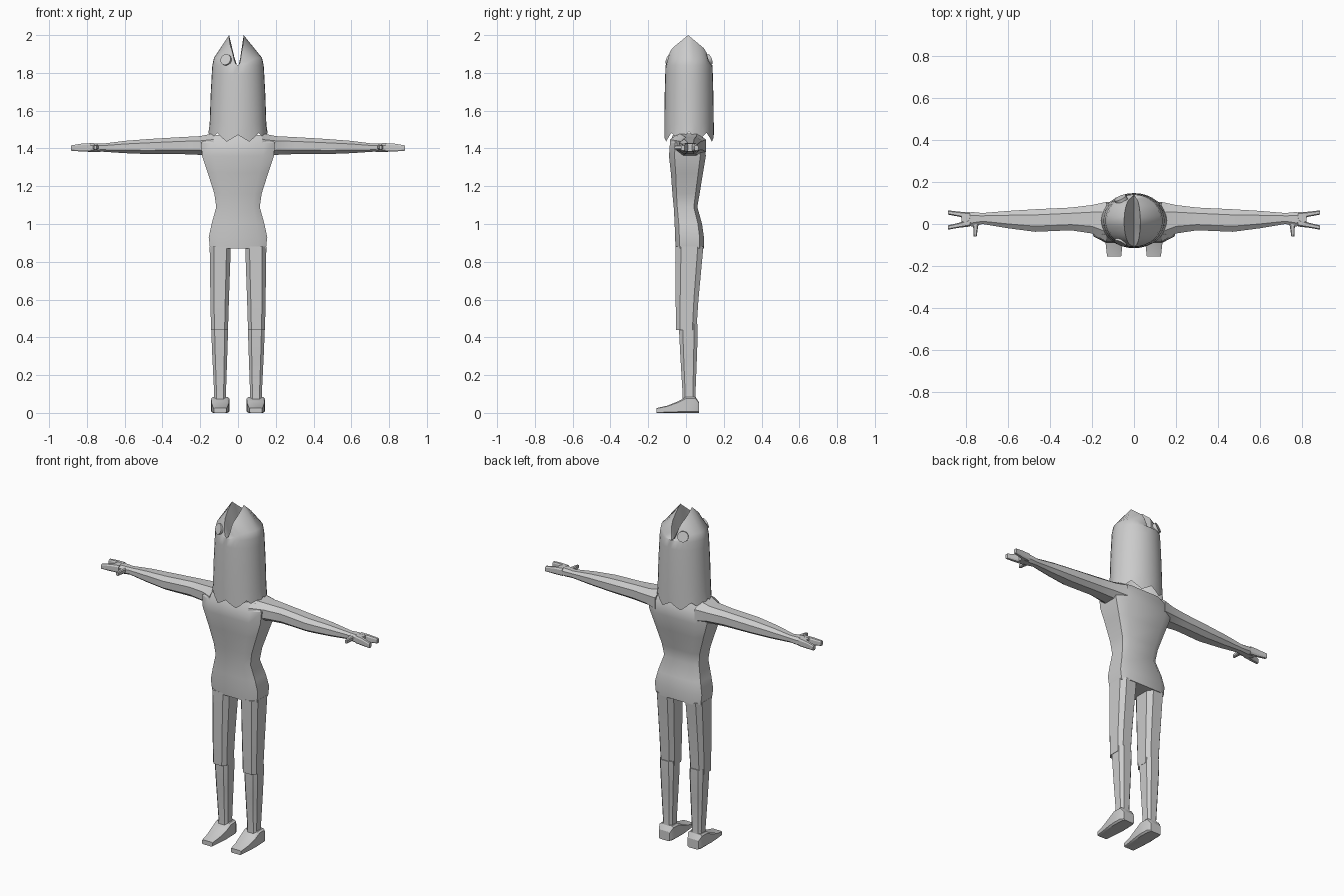
import bpy, bmesh
from math import sin, cos, pi, radians
from mathutils import Vector

if "Cube" in bpy.data.objects:
    bpy.data.objects.remove(bpy.data.objects["Cube"])


def finish(name, bm, mirror=False, angle=30):
    bmesh.ops.recalc_face_normals(bm, faces=bm.faces)
    me = bpy.data.meshes.new(name)
    bm.to_mesh(me)
    bm.free()
    ob = bpy.data.objects.new(name, me)
    bpy.context.collection.objects.link(ob)
    if mirror:
        ob.modifiers.new("mirror", 'MIRROR')
    bpy.ops.object.select_all(action='DESELECT')
    ob.select_set(True)
    bpy.context.view_layer.objects.active = ob
    bpy.ops.object.shade_smooth_by_angle(angle=radians(angle))
    return ob


def section(axis, pos, a0, a1, b0, b1, c):
    """Chamfered rectangle across an axis, c is the chamfer share."""
    ca, cb = (a1 - a0) * c, (b1 - b0) * c
    pts = [(a0 + ca, b0), (a1 - ca, b0), (a1, b0 + cb), (a1, b1 - cb),
           (a1 - ca, b1), (a0 + ca, b1), (a0, b1 - cb), (a0, b0 + cb)]
    order = {'x': lambda a, b: (pos, a, b),
             'y': lambda a, b: (a, pos, b),
             'z': lambda a, b: (a, b, pos)}[axis]
    return [order(a, b) for a, b in pts]


def loft(name, axis, rows, c=0.2, mirror=False):
    bm = bmesh.new()
    rings = [[bm.verts.new(p) for p in section(axis, *r, c)] for r in rows]
    for lo, hi in zip(rings, rings[1:]):
        for i in range(8):
            j = (i + 1) % 8
            bm.faces.new((lo[i], lo[j], hi[j], hi[i]))
    bm.faces.new(rings[0])
    bm.faces.new(rings[-1])
    return finish(name, bm, mirror)


# Torso: chest, waist and hips
loft("torso", 'z', [
    (0.87, -0.148, 0.148, -0.055, 0.095),
    (0.93, -0.155, 0.155, -0.058, 0.095),
    (1.00, -0.14, 0.14, -0.06, 0.085),
    (1.09, -0.115, 0.115, -0.065, 0.06),
    (1.16, -0.125, 0.125, -0.072, 0.072),
    (1.27, -0.16, 0.16, -0.08, 0.09),
    (1.36, -0.19, 0.19, -0.09, 0.105),
    (1.43, -0.195, 0.195, -0.085, 0.10),
    (1.47, -0.14, 0.14, -0.07, 0.085)], c=0.15)

# Thighs, shins and feet
loft("thigh", 'z', [
    (0.44, 0.053, 0.143, -0.052, 0.055),
    (0.60, 0.048, 0.146, -0.055, 0.066),
    (0.88, 0.038, 0.15, -0.056, 0.092)], mirror=True)
loft("shin", 'z', [
    (0.05, 0.062, 0.13, -0.02, 0.055),
    (0.10, 0.064, 0.126, -0.018, 0.05),
    (0.30, 0.057, 0.136, -0.03, 0.058),
    (0.42, 0.053, 0.141, -0.036, 0.062),
    (0.47, 0.055, 0.141, -0.036, 0.062)], mirror=True)
loft("foot", 'y', [
    (-0.155, 0.061, 0.128, 0, 0.026),
    (-0.10, 0.055, 0.134, 0, 0.038),
    (-0.04, 0.047, 0.141, 0, 0.062),
    (0.00, 0.046, 0.142, 0, 0.085),
    (0.05, 0.048, 0.14, 0, 0.085),
    (0.07, 0.06, 0.13, 0, 0.055)], c=0.1, mirror=True)

# Arms with palm, two forked fingers and a thumb
loft("arm", 'x', [
    (0.13, -0.085, 0.105, 1.35, 1.48),
    (0.20, -0.045, 0.09, 1.366, 1.465),
    (0.30, -0.03, 0.078, 1.37, 1.46),
    (0.47, -0.037, 0.07, 1.37, 1.45),
    (0.60, -0.02, 0.062, 1.375, 1.44),
    (0.72, 0.0, 0.052, 1.383, 1.425),
    (0.77, -0.012, 0.057, 1.38, 1.428),
    (0.82, 0.0, 0.047, 1.385, 1.425)], c=0.25, mirror=True)
for name, tip in (("back_finger", 0.055), ("front_finger", -0.017)):
    mid = 0.038 if tip > 0 else 0.006
    loft(name, 'x', [
        (0.78, mid - 0.018, mid + 0.018, 1.383, 1.428),
        (0.83, (mid + tip) / 2 - 0.012, (mid + tip) / 2 + 0.012, 1.384, 1.425),
        (0.885, tip - 0.01, tip + 0.01, 1.388, 1.416)], mirror=True)
loft("thumb", 'y', [
    (-0.06, 0.748, 0.762, 1.395, 1.415),
    (-0.02, 0.742, 0.764, 1.393, 1.42),
    (0.02, 0.735, 0.775, 1.39, 1.422)], mirror=True)

# Head: upright fish-like hood with a jagged hem
N, CY = 32, 0.016
bm = bmesh.new()
rings = []
for k, (z, rx, ry) in enumerate([(1.45, 0.156, 0.131), (1.53, 0.15, 0.131),
                                 (1.68, 0.145, 0.129), (1.79, 0.139, 0.126),
                                 (1.84, 0.136, 0.124)]):
    ring = []
    for i in range(N):
        t = 2 * pi * i / N - pi / 2
        dz = 0
        if k == 0:
            dz = (0.022 if i % 4 == 0 else -0.02 if i % 4 == 2 else 0) + 0.015 * abs(cos(t))
        ring.append(bm.verts.new((rx * cos(t), CY + ry * sin(t), z + dz)))
    rings.append(ring)
for lo, hi in zip(rings, rings[1:]):
    for i in range(N):
        j = (i + 1) % N
        bm.faces.new((lo[i], lo[j], hi[j], hi[i]))

# Two pointed jaws parted by a mouth that opens upwards
top, H = rings[-1], N // 2
inner = [top[0]]
for i in range(1, H):
    s = sin(2 * pi * i / N - pi / 2)
    inner.append(bm.verts.new((0, CY + 0.12 * s, 1.83 - 0.03 * (1 - s * s))))
inner.append(top[H])
for side in (1, -1):
    base = [top[(side * i) % N] for i in range(H + 1)]
    mids, edge = [base[0]], [base[0]]
    for i in range(1, H):
        t = 2 * pi * i / N - pi / 2
        s, c = sin(t), cos(t)
        f = min(1 - 0.6 * abs(s), (1 - abs(s)) * 2.6 + 0.0)
        w = 0.03 if side > 0 else 0.047
        ex = side * w * c ** 0.8
        mids.append(bm.verts.new((side * 0.127 * c, CY + 0.12 * s, 1.84 + 0.04 * min(1, 1.5 * f))))
        edge.append(bm.verts.new((ex, CY - 0.005 + 0.116 * s, 1.84 + 0.16 * f)))
    mids.append(base[H])
    edge.append(base[H])
    for lo, hi in ((base, mids), (mids, edge), (edge, inner)):
        for i in range(H):
            q = list(dict.fromkeys((lo[i], lo[i + 1], hi[i + 1], hi[i])))
            if len(q) > 2:
                bm.faces.new(q)
finish("head", bm, angle=40)

# Round eyes on both cheeks of one jaw
for name, d in (("front_eye", -1), ("back_eye", 1)):
    bm = bmesh.new()
    bmesh.ops.create_cone(bm, cap_ends=True, segments=20, radius1=0.03,
                          radius2=0.03, depth=0.02)
    ob = finish(name, bm)
    ob.location = (-0.062, CY + d * 0.1, 1.868)
    ob.rotation_euler = Vector((-0.42, d * 0.85, 0.3)).to_track_quat('Z', 'Y').to_euler()
